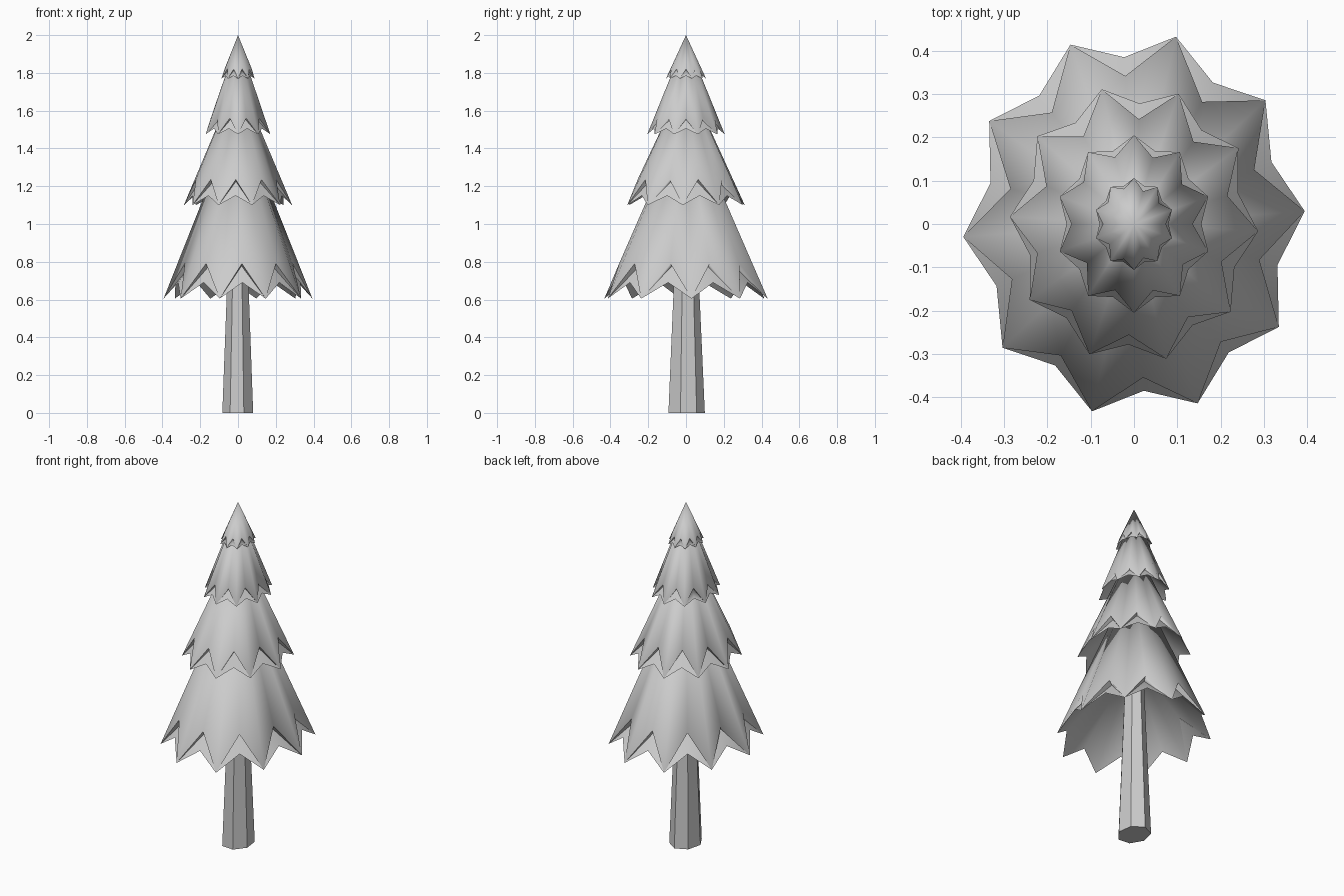
import bpy, bmesh, random
from math import cos, sin, radians, tau

if "Cube" in bpy.data.objects:
    bpy.data.objects.remove(bpy.data.objects["Cube"])

random.seed(4)


def finish(bm, name, angle=None):
    bmesh.ops.recalc_face_normals(bm, faces=bm.faces)
    me = bpy.data.meshes.new(name)
    bm.to_mesh(me)
    bm.free()
    if angle:
        me.shade_smooth()
        me.set_sharp_from_angle(angle=radians(angle))
    ob = bpy.data.objects.new(name, me)
    bpy.context.collection.objects.link(ob)
    return ob


def foliage(name, rx, ry, tip_z, notch_z, rim_z, apex_z, inner_z, phase, n=10):
    """Ten-pointed skirt: outer cone, undercut notches and a hollow underside."""
    bm = bmesh.new()

    def point(k, r, z):
        a = radians(phase) + tau * k / n
        return bm.verts.new((rx * r * cos(a), ry * r * sin(a), z))

    apex = bm.verts.new((0, 0, apex_z))
    inner = bm.verts.new((0, 0, inner_z))
    tips = [point(k, 1, tip_z) for k in range(n)]
    depth = [random.uniform(.74, .81) for k in range(n)]
    notches = [point(k + .5, depth[k], notch_z) for k in range(n)]
    cuts = [point(k + .5, depth[k] - .08, notch_z - .12 * (notch_z - rim_z))
            for k in range(n)]
    rims = [point(k + .5, .865, rim_z) for k in range(n)]
    for k in range(n):
        a, b = tips[k], tips[(k + 1) % n]
        v, u, w = notches[k], cuts[k], rims[k]
        for f in ((apex, a, v), (apex, v, b), (v, a, u), (v, u, b),
                  (u, a, w), (u, w, b), (inner, w, a), (inner, b, w)):
            bm.faces.new(f)
    return finish(bm, name, 89)


# Four foliage tiers, bottom to top
foliage("foliage_bottom", .395, .446, .605, .79, .69, 1.60, 1.08, 3.8)
foliage("foliage_lower_middle", .287, .322, 1.10, 1.235, 1.15, 1.78, 1.42, -3)
foliage("foliage_upper_middle", .18, .205, 1.475, 1.56, 1.505, 1.98, 1.68, 18)
foliage("foliage_top", .092, .106, 1.77, 1.82, 1.785, 2.0, 1.86, 18)

# Tapered faceted trunk
bm = bmesh.new()
bmesh.ops.create_cone(bm, cap_ends=True, segments=7, radius1=1, radius2=.55, depth=1)
for v in bm.verts:
    x, y, z = v.co
    a = radians(-107)
    v.co = (.084 * (x * cos(a) - y * sin(a)), .1 * (x * sin(a) + y * cos(a)), (z + .5) * 1.0)
finish(bm, "trunk")
